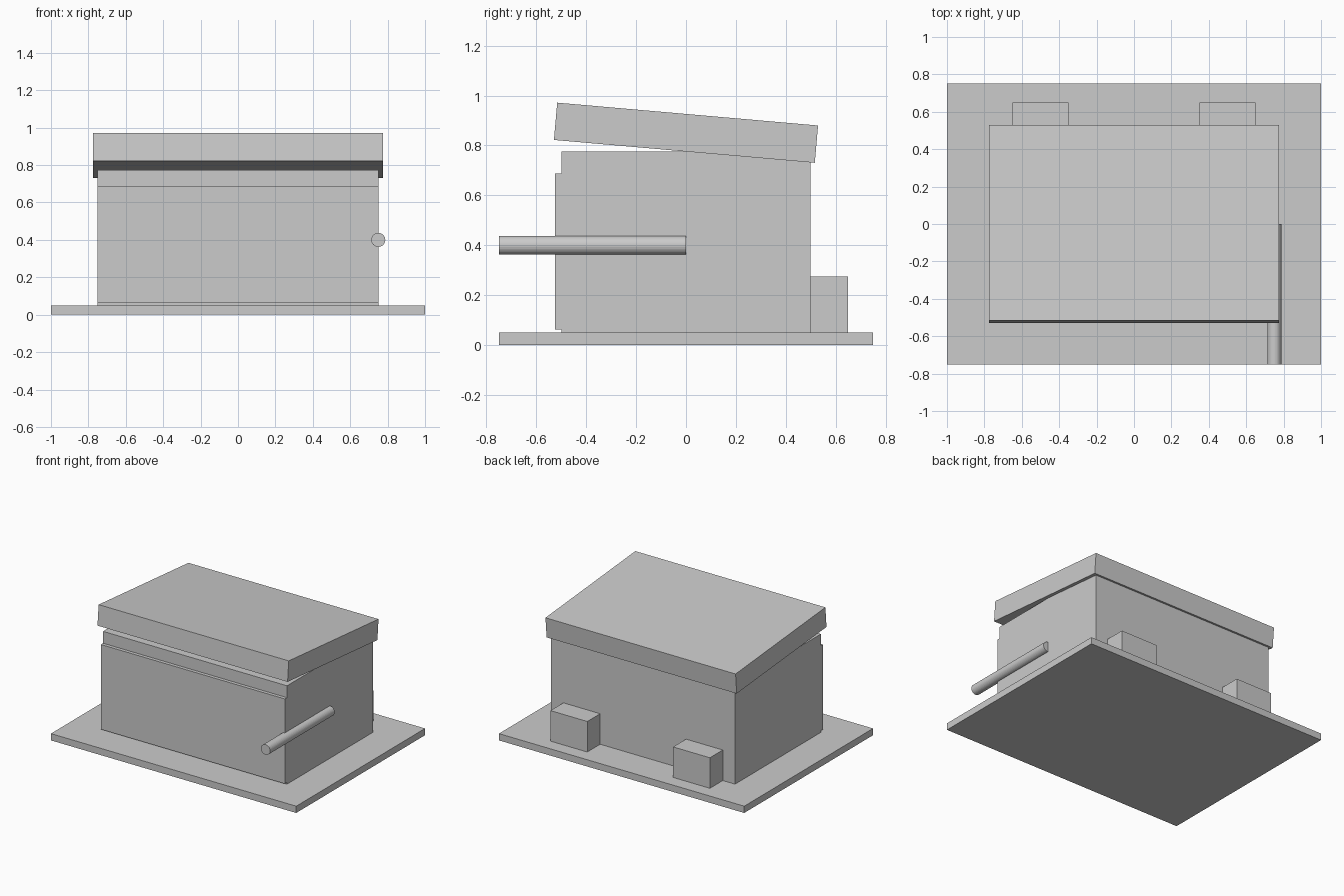
import bpy
from math import radians

if "Cube" in bpy.data.objects:
    bpy.data.objects.remove(bpy.data.objects["Cube"])


def box(name, lo, hi, rot_x=0.0):
    """Box between two corners, optionally tilted about its centre."""
    centre = [(a + b) / 2 for a, b in zip(lo, hi)]
    bpy.ops.mesh.primitive_cube_add(size=1, location=centre, rotation=(rot_x, 0, 0))
    ob = bpy.context.object
    ob.name = name
    ob.scale = [b - a for a, b in zip(lo, hi)]
    bpy.ops.object.transform_apply(location=False, rotation=False, scale=True)
    return ob


# Ground plate and main body
box("base_plate", (-1, -0.75, 0), (1, 0.75, 0.05))
box("body", (-0.75, -0.5, 0.05), (0.75, 0.5, 0.775))

# Thin panel on the front
box("front_panel", (-0.75, -0.525, 0.0625), (0.75, -0.5, 0.6875))

# Lid, tilted up at the front
box("lid", (-0.775, -0.525, 0.776), (0.775, 0.525, 0.926), radians(-5))

# Blocks behind the body
for side, x in (("left", -0.5), ("right", 0.5)):
    box("rear_block_" + side, (x - 0.15, 0.5, 0.05), (x + 0.15, 0.65, 0.275))

# Rod on the right edge, pointing forward
bpy.ops.mesh.primitive_cylinder_add(vertices=32, radius=0.0375, depth=0.75,
                                    location=(0.75, -0.375, 0.4),
                                    rotation=(radians(90), 0, 0))
rod = bpy.context.object
rod.name = "side_rod"
